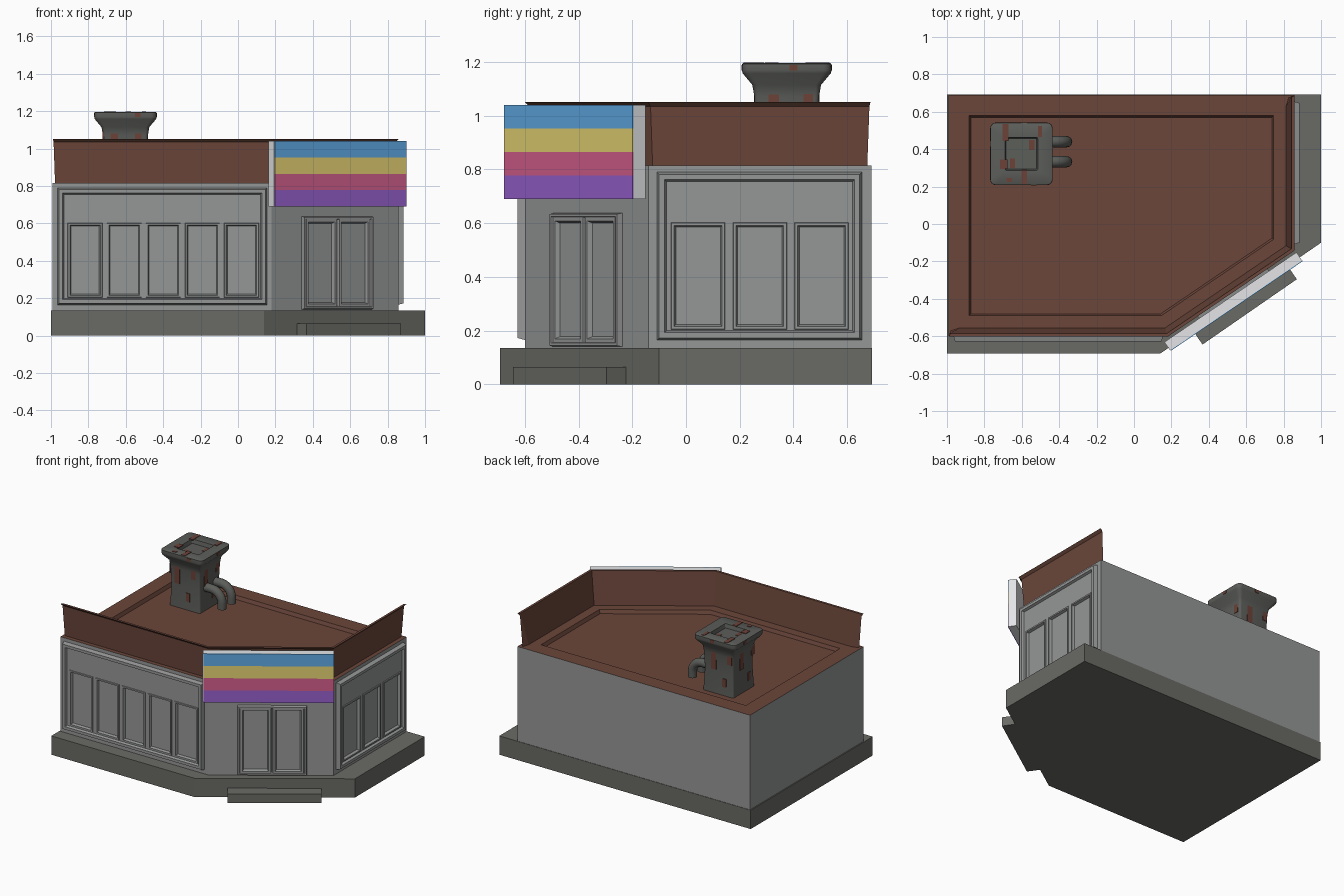
import bpy, bmesh, math
from mathutils import Vector

if "Cube" in bpy.data.objects:
    bpy.data.objects.remove(bpy.data.objects["Cube"])


def mat(name, *rgb):
    m = bpy.data.materials.new(name)
    lin = [((c / 255 + 0.055) / 1.055) ** 2.4 for c in rgb]
    m.diffuse_color = (*lin, 1)
    m.use_nodes = True
    m.node_tree.nodes["Principled BSDF"].inputs["Base Color"].default_value = m.diffuse_color
    return m


WALL = mat("wall_grey", 149, 151, 150)
BASE = mat("base_grey", 106, 106, 101)
BROWN = mat("roof_brown", 107, 70, 58)
IRON = mat("chimney_grey", 92, 94, 90)
RUST = mat("rust", 108, 66, 56)
WHITE = mat("sign_white", 240, 241, 243)
STRIPES = [mat("purple", 152, 97, 208), mat("pink", 214, 95, 142),
           mat("yellow", 236, 217, 118), mat("blue", 104, 182, 246)]


def finish(bm, name, *mats):
    bmesh.ops.recalc_face_normals(bm, faces=bm.faces)
    me = bpy.data.meshes.new(name)
    bm.to_mesh(me)
    bm.free()
    for m in mats:
        me.materials.append(m)
    ob = bpy.data.objects.new(name, me)
    bpy.context.collection.objects.link(ob)
    return ob


def loft(bm, rings, caps=True, closed=False):
    """Join rings of points with quads."""
    vr = [[bm.verts.new(p) for p in r] for r in rings]
    pairs = list(zip(vr, vr[1:])) + ([(vr[-1], vr[0])] if closed else [])
    n = len(vr[0])
    for a, b in pairs:
        for i in range(n):
            j = (i + 1) % n
            bm.faces.new((a[i], a[j], b[j], b[i]))
    if caps:
        bm.faces.new(vr[0])
        bm.faces.new(vr[-1])


def prism(bm, outline, z0, z1):
    loft(bm, [[(x, y, z) for x, y in outline] for z in (z0, z1)])


def frame(o, d):
    """Wall coordinates: u along the wall, n outward, z up."""
    d = Vector(d).normalized()
    return lambda u, n, z: (o[0] + d.x * u + d.y * n, o[1] + d.y * u - d.x * n, z)


def rect(f, u0, u1, z0, z1, n, inset=0):
    u0, u1, z0, z1 = u0 + inset, u1 - inset, z0 + inset, z1 - inset
    return [f(u0, n, z0), f(u1, n, z0), f(u1, n, z1), f(u0, n, z1)]


def slab(bm, f, u0, u1, z0, z1, n0, n1):
    loft(bm, [rect(f, u0, u1, z0, z1, n) for n in (n0, n1)])


def moulding(bm, f, u0, u1, z0, z1, w, depth):
    """Mitred picture frame with sloping edges."""
    prof = [(0, 0), (w * 0.2, depth), (w * 0.7, depth), (w, 0)]
    loft(bm, [rect(f, u0, u1, z0, z1, n, i) for i, n in prof], caps=False, closed=True)


A, B = Vector((0.18, -0.6)), Vector((0.857, -0.14))
front = frame((0, -0.6), (1, 0))
right = frame((0.857, 0), (0, 1))
corner = frame(A, B - A)
base_corner = frame((0.14, -0.695), (0.86, 0.595))

# stone base and doorstep
bm = bmesh.new()
prism(bm, [(-1, -0.693), (0.14, -0.693), (1, -0.1), (1, 0.693), (-1, 0.693)], 0, 0.135)
finish(bm, "base", BASE)
bm = bmesh.new()
slab(bm, base_corner, 0.215, 0.828, 0, 0.065, -0.03, 0.087)
finish(bm, "doorstep", BASE)

# building block with a recessed brown roof
bm = bmesh.new()
prism(bm, [(-0.992, -0.6), A, B, (0.857, 0.69), (-0.992, 0.69)], 0.13, 0.815)
bm.normal_update()
top = max(bm.faces, key=lambda fc: fc.calc_center_median().z)
bmesh.ops.recalc_face_normals(bm, faces=bm.faces)
bmesh.ops.inset_individual(bm, faces=[top], thickness=0.11, use_even_offset=True)
bmesh.ops.inset_individual(bm, faces=[top], thickness=0.01, depth=-0.025, use_even_offset=True)
for fc in bm.faces:
    if fc.calc_center_median().z > 0.785:
        fc.material_index = 1
finish(bm, "building_and_roof", WALL, BROWN)

# parapet along front, corner and right side, leaning out to a thin lip
path = [Vector((-0.99, -0.6)), A, B, Vector((0.857, 0.687))]
dirs = [(b - a).normalized() for a, b in zip(path, path[1:])]
norms = [Vector((-d.y, d.x)) for d in dirs]
ends = {0: dirs[0], 3: -dirs[2]}
rings = []
for i, p in enumerate(path):
    n0, n1 = norms[max(i - 1, 0)], norms[min(i, len(norms) - 1)]
    m = (n0 + n1) / (1 + n0.dot(n1))
    rings.append([(*(p + m * t + ends.get(i, Vector((0, 0))) * s), z) for t, s, z in
                  [(0.03, 0.012, 0.812), (0.015, 0.004, 1.035), (-0.002, 0, 1.052),
                   (0.015, 0.01, 1.052), (0.045, 0.06, 0.812)]])
bm = bmesh.new()
loft(bm, rings)
finish(bm, "parapet", BROWN)


def window_wall(name, f, u0, u1, first, width, pitch, count):
    """Framed wall panel with a row of recessed panes under a plain band."""
    bm = bmesh.new()
    moulding(bm, f, u0, u1, 0.165, 0.79, 0.04, 0.028)
    a, b = u0 + 0.03, u1 - 0.03
    slab(bm, f, a, b, 0.597, 0.765, -0.01, 0.012)
    slab(bm, f, a, b, 0.19, 0.21, -0.01, 0.012)
    edges = [a] + [first + i * pitch + s * width for i in range(count) for s in (0, 1)] + [b]
    for l, r in zip(edges[::2], edges[1::2]):
        slab(bm, f, l, r, 0.21, 0.597, -0.01, 0.012)
    for i in range(count):
        l = first + i * pitch
        moulding(bm, f, l - 0.008, l + width + 0.008, 0.202, 0.605, 0.02, 0.018)
    finish(bm, name, WALL)


window_wall("front_windows", front, -0.965, 0.155, -0.905, 0.175, 0.209, 5)
window_wall("right_windows", right, -0.108, 0.655, -0.05, 0.19, 0.23, 3)

# double door on the cut corner
bm = bmesh.new()
moulding(bm, corner, 0.192, 0.646, 0.14, 0.638, 0.02, 0.022)
for l in (0.206, 0.42):
    moulding(bm, corner, l, l + 0.21, 0.15, 0.628, 0.028, 0.018)
finish(bm, "double_door", WALL)

# striped sign board
bm = bmesh.new()
slab(bm, corner, -0.032, 0.822, 0.69, 1.04, 0.016, 0.07)
finish(bm, "sign_board", WHITE)
for i, m in enumerate(STRIPES):
    bm = bmesh.new()
    slab(bm, corner, -0.028, 0.822, 0.69 + i * 0.0875, 0.69 + (i + 1) * 0.0875, 0.069, 0.074)
    finish(bm, "sign_stripe_%d" % (i + 1), m)

# chimney lofted from rounded squares, with a hollow top
CX, CY = -0.602, 0.375


def rounded_square(h, z, r):
    pts = []
    for k in range(4):
        q = k * math.pi / 2
        cx, cy = (h - r) * (1 if k in (0, 3) else -1), (h - r) * (1 if k < 2 else -1)
        for s in range(5):
            t = q + s * math.pi / 8
            pts.append((CX + cx + r * math.cos(t), CY + cy + r * math.sin(t), z))
    return pts


bm = bmesh.new()
loft(bm, [rounded_square(*p) for p in
          [(0.122, 0.78, 0.012), (0.115, 0.95, 0.015), (0.12, 1.07, 0.015), (0.128, 1.115, 0.02),
           (0.164, 1.158, 0.03), (0.167, 1.17, 0.03), (0.166, 1.193, 0.03), (0.162, 1.196, 0.03),
           (0.088, 1.193, 0.008), (0.082, 1.165, 0.008)]])
chimney = finish(bm, "chimney", IRON)

# two bent pipes on the chimney's right side
pipes = []
for i, y in enumerate((0.333, 0.44)):
    bm = bmesh.new()
    pts = [(-0.5, 0.95)] + [(-0.44 + 0.08 * math.sin(t * math.pi / 12),
                             0.87 + 0.08 * math.cos(t * math.pi / 12)) for t in range(7)] + [(-0.36, 0.83)]
    rings = []
    for k, (x, z) in enumerate(pts):
        t = min(max(k - 1, 0), 6) * math.pi / 12
        rings.append([(x + 0.03 * math.sin(t) * math.cos(a), y + 0.03 * math.sin(a),
                       z + 0.03 * math.cos(t) * math.cos(a))
                      for a in (s * math.pi / 6 for s in range(12))])
    loft(bm, rings)
    pipes.append(finish(bm, "bent_pipe_%d" % (i + 1), IRON))

# rust streaks as thin plates on trunk, rim and cap top
bm = bmesh.new()
sides = [frame((CX + dy * 0.119, CY - dx * 0.119), (dx, dy))
         for dx, dy in ((1, 0), (0, 1), (-1, 0), (0, -1))]
for k, f in enumerate(sides):
    for u, w, z, h in ((-0.08, 0.04, 0.96, 0.12), (0.05, 0.035, 1.02, 0.07), (0.01, 0.03, 0.85, 0.06)):
        u += 0.012 * k
        slab(bm, f, u, u + w, z, z + h, -0.004, 0.003)
    slab(bm, f, 0.05 - 0.04 * k, 0.08 - 0.04 * k, 1.168, 1.19, 0.044, 0.05)
for x, y, w, h in ((-0.1, 0.07, 0.03, 0.09), (-0.115, -0.08, 0.04, 0.05), (0.0, -0.16, 0.03, 0.075),
                   (0.09, 0.09, 0.02, 0.06), (-0.08, -0.15, 0.03, 0.02)):
    x, y = x + CX, y + CY
    prism(bm, [(x, y), (x + w, y), (x + w, y + h), (x, y + h)], 1.192, 1.198)
for x, y, w, h in ((-0.06, -0.075, 0.025, 0.05), (0.04, 0.02, 0.03, 0.055)):
    x, y = x + CX, y + CY
    prism(bm, [(x, y), (x + w, y), (x + w, y + h), (x, y + h)], 1.163, 1.168)
finish(bm, "rust_streaks", RUST)

# smooth shading on the rounded metal parts
bpy.ops.object.select_all(action='DESELECT')
for ob in [chimney] + pipes:
    ob.select_set(True)
bpy.context.view_layer.objects.active = chimney
bpy.ops.object.shade_smooth_by_angle(angle=math.radians(40))
